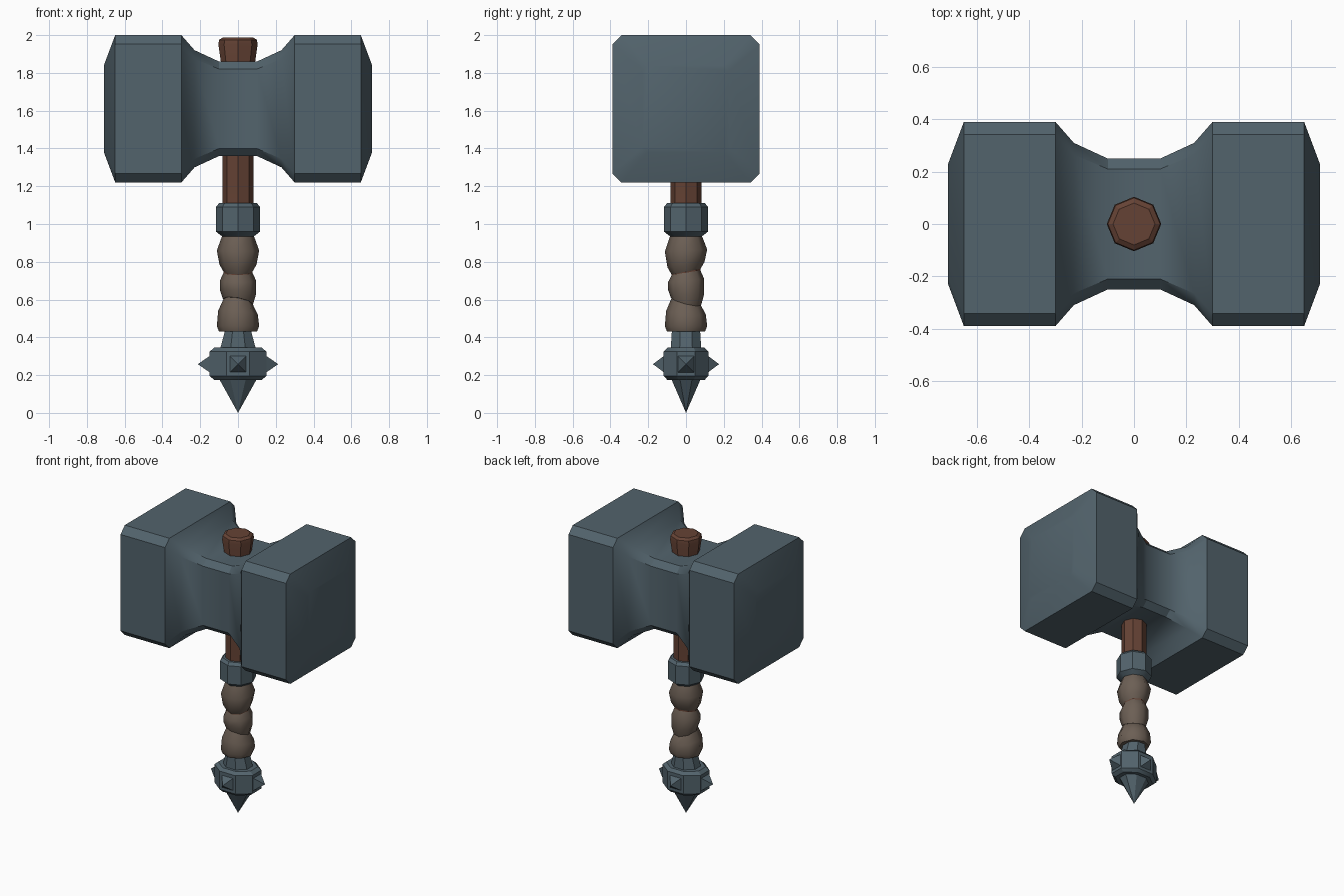
import bpy, bmesh
from math import sin, cos, pi, radians

if "Cube" in bpy.data.objects:
    bpy.data.objects.remove(bpy.data.objects["Cube"])


def material(name, rgb):
    m = bpy.data.materials.new(name)
    m.diffuse_color = (*rgb, 1)
    m.use_nodes = True
    m.node_tree.nodes["Principled BSDF"].inputs["Base Color"].default_value = m.diffuse_color
    return m


STEEL = material("steel", (0.085, 0.125, 0.15))
WOOD = material("wood", (0.13, 0.055, 0.035))
LEATHER = material("leather", (0.15, 0.115, 0.09))


def loft(name, rings, mat, smooth=30):
    """Skin a list of equal-length point rings and cap both ends."""
    bm = bmesh.new()
    vs = [[bm.verts.new(p) for p in ring] for ring in rings]
    n = len(vs[0])
    for a, b in zip(vs, vs[1:]):
        for i in range(n):
            j = (i + 1) % n
            bm.faces.new((a[i], a[j], b[j], b[i]))
    bm.faces.new(vs[0])
    bm.faces.new(vs[-1])
    bmesh.ops.remove_doubles(bm, verts=bm.verts, dist=1e-5)
    bmesh.ops.recalc_face_normals(bm, faces=bm.faces)
    me = bpy.data.meshes.new(name)
    bm.to_mesh(me)
    bm.free()
    me.materials.append(mat)
    ob = bpy.data.objects.new(name, me)
    bpy.context.collection.objects.link(ob)
    bpy.ops.object.select_all(action='DESELECT')
    ob.select_set(True)
    bpy.context.view_layer.objects.active = ob
    if smooth:
        bpy.ops.object.shade_smooth_by_angle(angle=radians(smooth))
    return ob


def ring(z, rx, ry=None, n=8, turn=0.0, tx=0.0, ty=0.0):
    """Horizontal polygon, optionally tilted along x and y."""
    ry = rx if ry is None else ry
    pts = []
    for i in range(n):
        a = 2 * pi * i / n + turn
        x, y = rx * cos(a), ry * sin(a)
        pts.append((x, y, z + tx * x + ty * y))
    return pts


def block(x, h, c, zc=1.61):
    """Chamfered square section facing along x."""
    k = h - c
    yz = [(h, -k), (h, k), (k, h), (-k, h), (-h, k), (-h, -k), (-k, -h), (k, -h)]
    return [(x, y, zc + z) for y, z in yz]


# Head: two square faces joined by a pinched waist
half = [(0.10, 0.25, 0.04), (0.23, 0.31, 0.045), (0.30, 0.39, 0.048),
        (0.65, 0.39, 0.048), (0.71, 0.23, 0.028)]
loft("hammer_head", [block(-x, h, c) for x, h, c in reversed(half)]
     + [block(x, h, c) for x, h, c in half], STEEL)

# Wooden shaft with flared top plug
loft("shaft", [ring(z, r) for z, r in
               [(0.40, 0.07), (1.05, 0.082), (1.80, 0.082), (1.95, 0.104),
                (1.975, 0.10), (1.988, 0.08)]], WOOD, 20)

# Steel collar
loft("collar", [ring(z, r) for z, r in
                [(0.935, 0.085), (0.96, 0.117), (1.09, 0.117), (1.11, 0.10)]], STEEL)

# Leather grip: three tilted bulging wraps (z, radius, x tilt, y tilt)
wraps = [
    [(0.74, 0.072, 0, 0.2), (0.785, 0.098, 0, 0.15), (0.86, 0.112, 0, 0.05), (0.94, 0.083, 0, 0)],
    [(0.59, 0.08, -0.18, -0.25), (0.635, 0.094, -0.12, -0.15), (0.70, 0.096, 0, 0.1),
     (0.755, 0.07, 0, 0.2)],
    [(0.43, 0.10, 0, 0), (0.46, 0.112, 0, 0), (0.53, 0.105, -0.1, -0.1),
     (0.605, 0.07, -0.18, -0.25)],
]
for i, w in enumerate(wraps):
    loft(f"grip_wrap_{i + 1}", [ring(z, r, tx=tx, ty=ty) for z, r, tx, ty in w], LEATHER, 50)

# Pommel: neck, banded ring and pointed tip, narrower in depth
F = 1 / cos(pi / 8)
loft("pommel_neck", [ring(z, r * F, ry * F, turn=pi / 8) for z, r, ry in
                     [(0.30, 0.105, 0.083), (0.43, 0.07, 0.075)]], STEEL)
loft("pommel_ring", [ring(z, s * 0.15 * F, s * 0.118 * F, turn=pi / 8) for z, s in
                     [(0.175, 0.84), (0.195, 1), (0.325, 1), (0.345, 0.84)]], STEEL)
loft("pommel_tip", [ring(z, r * F, 0.78 * r * F, turn=pi / 8) for z, r in
                    [(0.0, 0), (0.18, 0.10), (0.20, 0.10)]], STEEL, 0)

# Four pyramid spikes around the ring
for name, (dx, dy), base, tip in [("right", (1, 0), 0.14, 0.213), ("left", (-1, 0), 0.14, 0.213),
                                  ("back", (0, 1), 0.108, 0.175), ("front", (0, -1), 0.108, 0.175)]:
    loft(f"spike_{name}", [[(dx * d - dy * s * u, dy * d + dx * s * u, 0.258 + s * v)
                            for u, v in [(-1, -1), (1, -1), (1, 1), (-1, 1)]]
                           for d, s in [(base, 0.05), (tip, 0)]], STEEL, 0)
